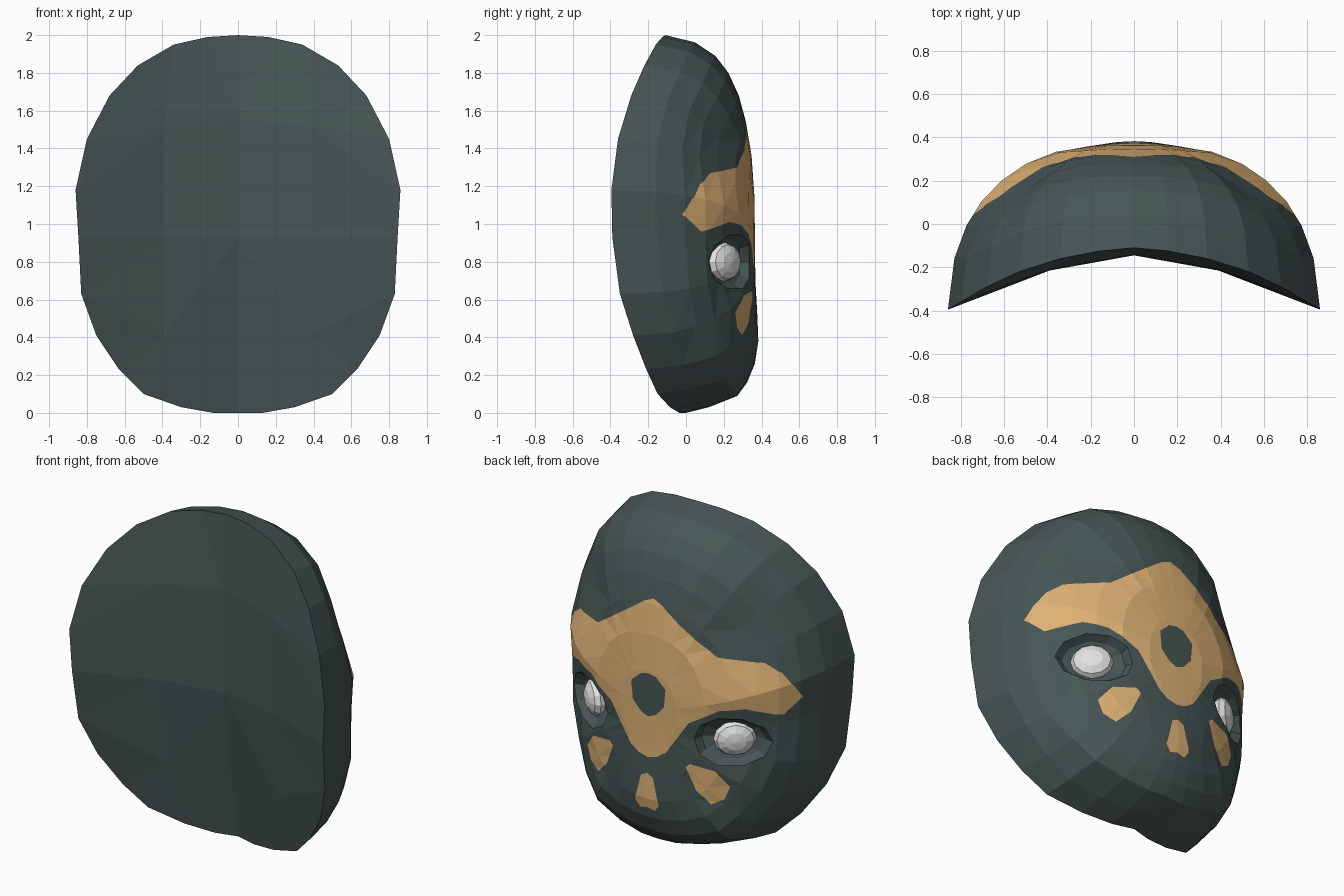
import bpy, bmesh, math
from mathutils import Vector, Matrix

if "Cube" in bpy.data.objects:
    bpy.data.objects.remove(bpy.data.objects["Cube"])


def material(name, rgb):
    m = bpy.data.materials.new(name)
    m.use_nodes = True
    m.diffuse_color = (*rgb, 1)
    m.node_tree.nodes["Principled BSDF"].inputs["Base Color"].default_value = (*rgb, 1)
    return m


dark = material("dark slate", (0.062, 0.093, 0.09))
tan = material("tan paint", (0.73, 0.445, 0.178))
white = material("eye white", (0.76, 0.76, 0.75))

# Half rim of the mask from chin to crown: x, z, y
RIM = [(0, 0, 0), (.13, 0, -.035), (.3, .03, -.085), (.5, .1, -.15), (.63, .23, -.21),
       (.75, .41, -.28), (.83, .63, -.35), (.845, .93, -.39), (.86, 1.18, -.395),
       (.8, 1.45, -.36), (.68, 1.68, -.29), (.53, 1.84, -.22), (.34, 1.95, -.16),
       (.16, 1.99, -.125), (0, 2, -.11)]
MID_Z = 0.9
EYE = Vector((.47, .2, .8))

# Painted shapes on the +x half: x, z
BROW = [(0, 1.565), (.06, 1.54), (.4, 1.3), (.62, 1.27), (.7, 1.21), (.75, 1.13), (.775, 1.05),
        (.71, .96), (.56, 1.01), (.43, .99), (.26, .89), (.12, .68), (.06, .64), (0, .625)]
NOSE = [(0, 1.13), (.05, 1.12), (.115, 1.06), (.105, .95), (.05, .89), (0, .87)]
CHEEK = [(.245, .62), (.27, .645), (.41, .62), (.48, .53), (.45, .45), (.38, .41), (.3, .49)]
CHIN = [(0, .53), (.04, .51), (.08, .35), (.05, .31), (0, .32)]
SOCKET = [(EYE.x + .01 + .19 * math.cos(a), EYE.z + .15 * math.sin(a))
          for a in (math.tau * i / 10 for i in range(10))]


def bump(x, z, cx, cz, rx, rz):
    return math.exp(-((x - cx) / rx) ** 2 - ((z - cz) / rz) ** 2)


def dome_y(x, z, t, rim_y):
    power = 3 + 5 * max(0, .45 - z) / .45 + 1.4 * max(0, z - 1.5)
    rise = min(math.sqrt(max(0, 1 - t ** power)), 9.5 * (1 - t))
    y = rim_y + (.365 - rim_y) * rise
    y += .042 * bump(x, z, 0, .37, .35, .22)          # muzzle
    y -= .08 * bump(x, z, .55, .8, .16, .125)         # eye hollow
    return y - .075 * bump(x, z, .56, 1.42, .2, .24)  # flat temple


def inside(poly, x, z):
    hit = False
    for (x1, z1), (x2, z2) in zip(poly, poly[1:] + poly[:1]):
        if (z1 > z) != (z2 > z) and x < x1 + (z - z1) / (z2 - z1) * (x2 - x1):
            hit = not hit
    return hit


def centre_inside(face, poly):
    c = face.calc_center_median()
    return face.normal.y > 0 and inside(poly, c.x, c.z)


def cut(bm, poly):
    """Score the outline of a shape into the outer surface."""
    for (x1, z1), (x2, z2) in zip(poly, poly[1:] + poly[:1]):
        if x1 == x2 == 0:
            continue
        geom = set()
        for f in bm.faces:
            xs, zs = [v.co.x for v in f.verts], [v.co.z for v in f.verts]
            if (f.normal.y > 0 and max(xs) > min(x1, x2) and min(xs) < max(x1, x2)
                    and max(zs) > min(z1, z2) and min(zs) < max(z1, z2)):
                geom.update([f, *f.edges, *f.verts])
        bmesh.ops.bisect_plane(bm, geom=list(geom), dist=1e-5, plane_co=(x1, 0, z1),
                               plane_no=Vector((z2 - z1, 0, x1 - x2)).normalized())
        bm.normal_update()


def finish(bm, name, mats):
    mesh = bpy.data.meshes.new(name)
    bm.to_mesh(mesh)
    bm.free()
    for m in mats:
        mesh.materials.append(m)
    ob = bpy.data.objects.new(name, mesh)
    bpy.context.collection.objects.link(ob)
    mod = ob.modifiers.new("Mirror", "MIRROR")
    mod.use_clip = True


# Domed outer face: concentric rings from the rim to a centre point
bm = bmesh.new()
rim = [bm.verts.new((x, y, z)) for x, z, y in RIM]
prev = rim
for t in (.965, .9, .82, .71, .58, .42, .22):
    ring = []
    for x, z, y in RIM:
        px, pz = x * t, MID_Z + (z - MID_Z) * t
        ring.append(bm.verts.new((px, dome_y(px, pz, t, y), pz)))
    for i in range(len(RIM) - 1):
        bm.faces.new((prev[i], prev[i + 1], ring[i + 1], ring[i]))
    prev = ring
tip = bm.verts.new((0, dome_y(0, MID_Z, 0, 0), MID_Z))
for a, b in zip(prev, prev[1:]):
    bm.faces.new((a, b, tip))

# Shallow inner plate in broad panels
top, top_side, mid, mid_side, low_side = [bm.verts.new(co) for co in (
    (0, -.14, 1.56), (.39, -.21, 1.51), (0, -.145, .93), (.39, -.215, .93), (.39, -.165, .41))]
for panel in ([top, *rim[:11:-1], top_side][:1] + rim[14:11:-1] + [top_side],
              rim[12:7:-1] + [top_side], [top, top_side, mid_side, mid],
              [top_side, rim[8], rim[7], mid_side], [mid_side, rim[7], rim[6], low_side],
              rim[6:2:-1] + [low_side], [mid, mid_side, low_side, rim[0]],
              [low_side] + rim[3::-1]):
    bm.faces.new(panel)
bmesh.ops.triangulate(bm, faces=bm.faces[:])
bmesh.ops.recalc_face_normals(bm, faces=bm.faces[:])
bm.normal_update()

# Painted markings
for shape in (BROW, NOSE, CHEEK, CHIN, SOCKET):
    cut(bm, shape)
for f in bm.faces:
    painted = any(centre_inside(f, s) for s in (BROW, CHEEK, CHIN))
    f.material_index = int(painted and not centre_inside(f, NOSE))

# Eye socket: open the outline, then step inwards
out = Vector((math.sin(.7), math.cos(.7), 0))
bmesh.ops.delete(bm, geom=[f for f in bm.faces if centre_inside(f, SOCKET)], context="FACES")
edges = [e for e in bm.edges if e.is_boundary and all(v.co.x > .1 for v in e.verts)]
for scale, depth in ((.82, .035), (.6, .02)):
    new = bmesh.ops.extrude_edge_only(bm, edges=edges)["geom"]
    for v in (g for g in new if isinstance(g, bmesh.types.BMVert)):
        v.co = EYE + (v.co - EYE) * scale - out * depth
    edges = [g for g in new if isinstance(g, bmesh.types.BMEdge)]
bmesh.ops.holes_fill(bm, edges=edges, sides=0)
bmesh.ops.recalc_face_normals(bm, faces=bm.faces[:])
finish(bm, "mask_shell", [dark, tan])

# Faceted eyes, pole facing outwards
bm = bmesh.new()
turn = out.to_track_quat("Z", "Y").to_matrix().to_4x4()
bmesh.ops.create_uvsphere(bm, u_segments=12, v_segments=6, radius=1)
bmesh.ops.transform(bm, verts=bm.verts[:], matrix=turn @ Matrix.Diagonal((1, 1, .06, 1)))
side = Vector((out.y, -out.x, 0))
for v in bm.verts:
    d = v.co.copy()
    v.co = EYE + out * d.dot(out) + side * d.dot(side) * .12 + Vector((0, 0, d.z * .105))
finish(bm, "eyes", [white])
